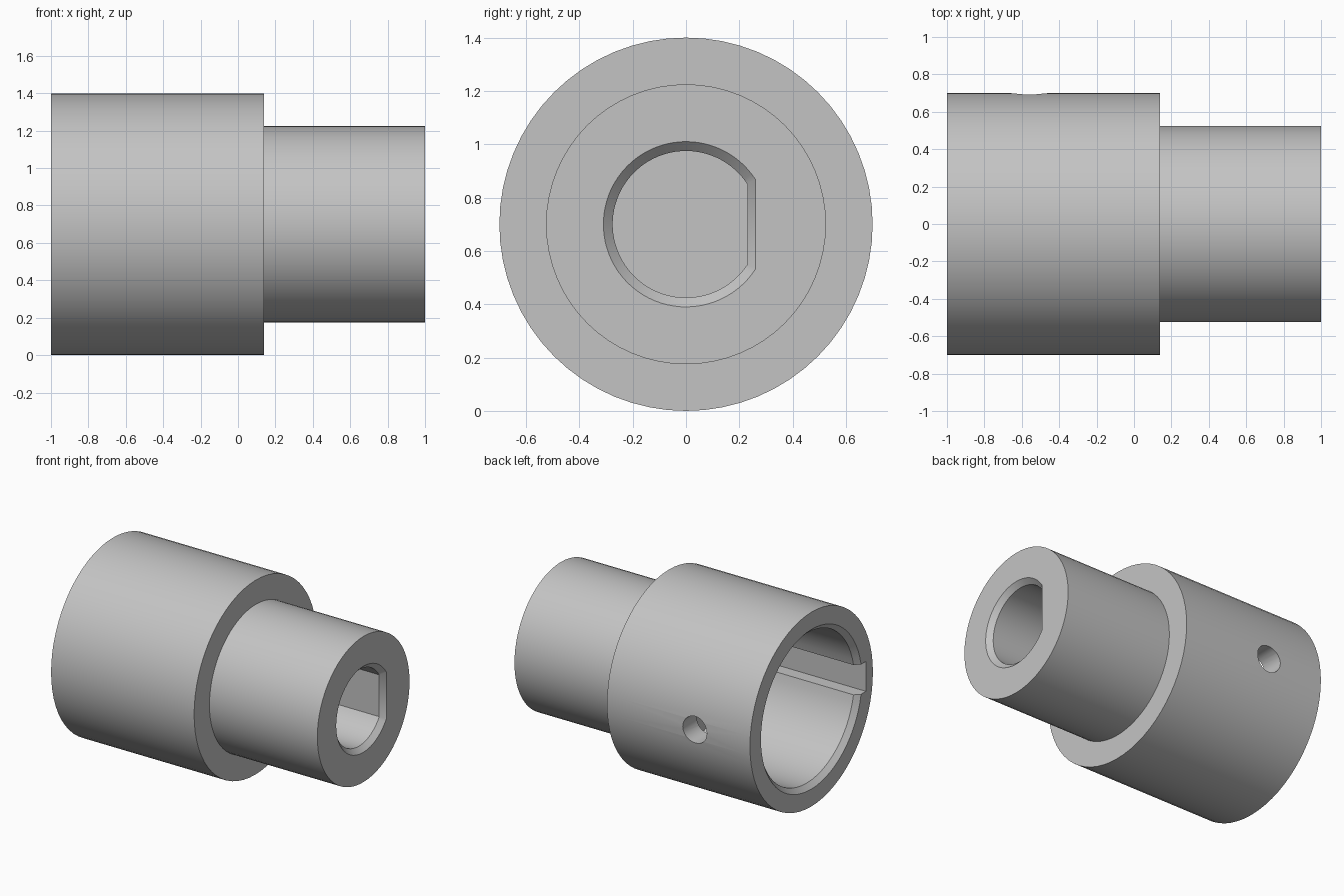
import bpy, bmesh, math

if "Cube" in bpy.data.objects:
    bpy.data.objects.remove(bpy.data.objects["Cube"])

CZ = 0.70  # height of the shaft axis


def section(r, flat=None, n=64):
    """Circle in the y-z plane, or a D shape when flat gives the chord's y."""
    if flat is None:
        angles = [2 * math.pi * i / n for i in range(n)]
    else:
        a = math.acos(flat / r)
        angles = [a + (2 * math.pi - 2 * a) * i / (n - 1) for i in range(n)]
    return [(r * math.cos(t), CZ + r * math.sin(t)) for t in angles]


def loft(name, stations):
    """Closed solid along x through a list of (x, section)."""
    bm = bmesh.new()
    rings = [[bm.verts.new((x, y, z)) for y, z in pts] for x, pts in stations]
    n = len(rings[0])
    for a, b in zip(rings, rings[1:]):
        for i in range(n):
            j = (i + 1) % n
            bm.faces.new((a[i], a[j], b[j], b[i]))
    bm.faces.new(rings[0][::-1])
    bm.faces.new(rings[-1])
    bmesh.ops.recalc_face_normals(bm, faces=bm.faces)
    mesh = bpy.data.meshes.new(name)
    bm.to_mesh(mesh)
    bm.free()
    obj = bpy.data.objects.new(name, mesh)
    bpy.context.collection.objects.link(obj)
    return obj


# Stepped outer body: wide sleeve, then narrow hub
body = loft("shaft_coupling", [
    (-1.0, section(0.70)), (0.14, section(0.70)),
    (0.14, section(0.525)), (1.0, section(0.525))])

# Wide blind bore with chamfered mouth
wide_bore = loft("wide_bore_cutter", [
    (-1.01, section(0.585)), (-0.965, section(0.54)), (0.0, section(0.54))])

# D-shaped blind bore with chamfered mouth, flat on +y
d_bore = loft("d_bore_cutter", [
    (0.2, section(0.275, 0.23)), (0.965, section(0.275, 0.23)),
    (1.01, section(0.32, 0.269))])

# Keyway groove in the wide bore, on -y
bpy.ops.mesh.primitive_cube_add(size=1, location=(-0.525, -0.42, CZ))
keyway = bpy.context.object
keyway.name = "keyway_cutter"
keyway.scale = (1.05, 0.40, 0.215)

# Set screw hole through the sleeve wall on +y
bpy.ops.mesh.primitive_cylinder_add(
    vertices=32, radius=0.096, depth=0.5, location=(-0.56, 0.6, CZ),
    rotation=(math.pi / 2, 0, 0))
screw_hole = bpy.context.object
screw_hole.name = "screw_hole_cutter"

# Cut all openings from the body
bpy.ops.object.select_all(action='DESELECT')
bpy.context.view_layer.objects.active = body
body.select_set(True)
for cutter in (wide_bore, d_bore, keyway, screw_hole):
    cutter.hide_render = True
    mod = body.modifiers.new(cutter.name, 'BOOLEAN')
    mod.operation = 'DIFFERENCE'
    mod.solver = 'EXACT'
    mod.object = cutter
    bpy.ops.object.modifier_apply(modifier=mod.name)
    bpy.data.objects.remove(cutter)

# Plain grey metal
grey = bpy.data.materials.new("grey metal")
grey.diffuse_color = (0.55, 0.55, 0.55, 1)
grey.use_nodes = True
grey.node_tree.nodes["Principled BSDF"].inputs["Base Color"].default_value = grey.diffuse_color
body.data.materials.clear()
body.data.materials.append(grey)
for poly in body.data.polygons:
    poly.material_index = 0
bpy.ops.object.shade_smooth_by_angle(angle=math.radians(30))
